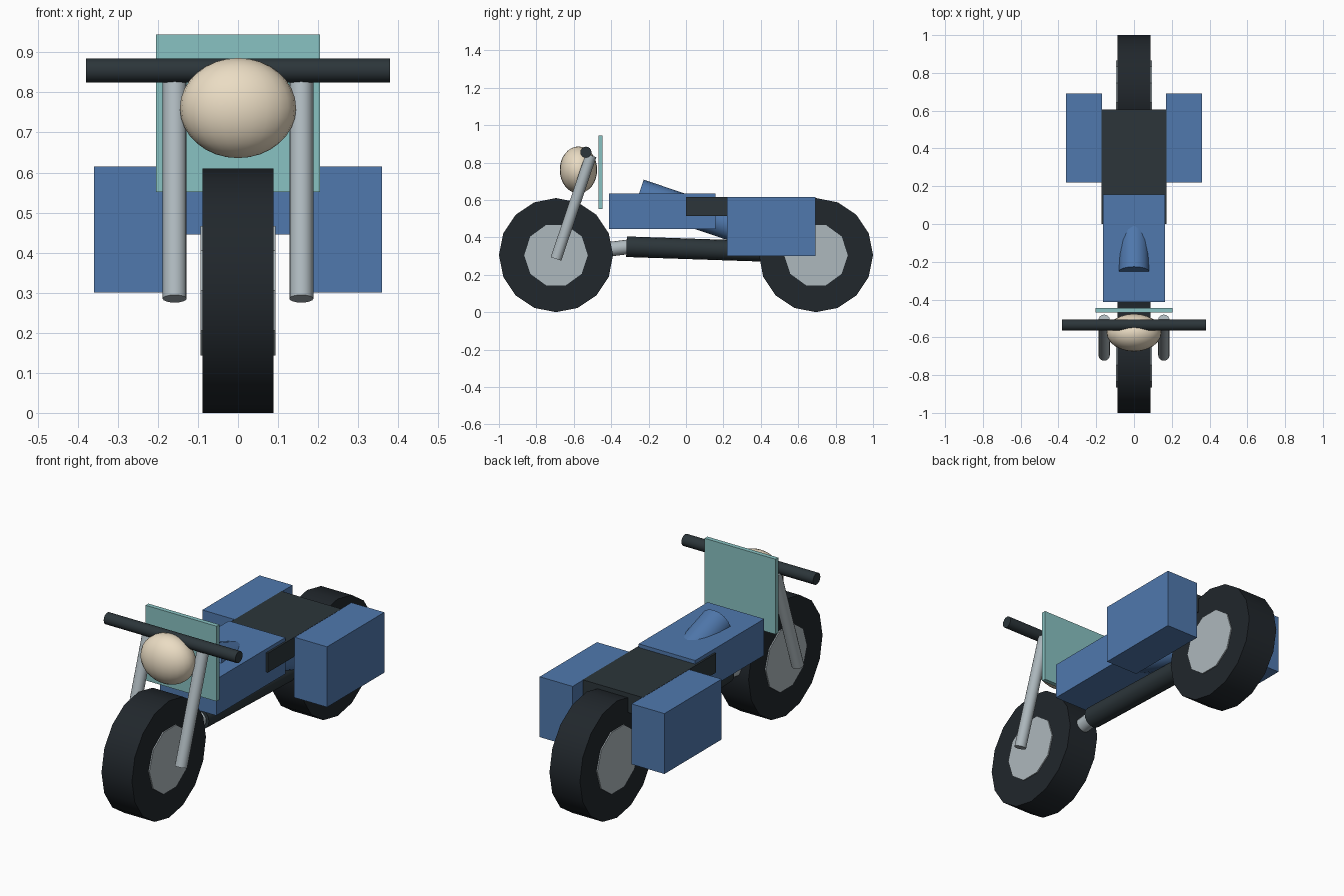
import bpy
from math import radians
from mathutils import Vector

if "Cube" in bpy.data.objects:
    bpy.data.objects.remove(bpy.data.objects["Cube"])


def material(name, rgb):
    m = bpy.data.materials.new(name)
    m.diffuse_color = (*rgb, 1)
    m.use_nodes = True
    m.node_tree.nodes["Principled BSDF"].inputs["Base Color"].default_value = m.diffuse_color
    return m


BLUE = material("blue_paint", (0.08, 0.19, 0.42))
DARK = material("dark_trim", (0.025, 0.036, 0.042))
RUBBER = material("rubber", (0.015, 0.02, 0.025))
METAL = material("metal", (0.42, 0.48, 0.51))
GLASS = material("teal_screen", (0.25, 0.54, 0.54))
CREAM = material("cream_lamp", (0.83, 0.72, 0.55))


def finish(name, mat, angle=35):
    ob = bpy.context.object
    ob.name = name
    ob.data.materials.append(mat)
    bpy.ops.object.transform_apply(location=False, rotation=True, scale=True)
    bpy.ops.object.shade_smooth_by_angle(angle=radians(angle))
    return ob


def box(name, mat, lo, hi):
    lo, hi = Vector(lo), Vector(hi)
    bpy.ops.mesh.primitive_cube_add(size=1, location=(lo + hi) / 2)
    bpy.context.object.scale = hi - lo
    return finish(name, mat)


def rod(name, mat, a, b, r, sides=16):
    a, b = Vector(a), Vector(b)
    rot = (b - a).to_track_quat('Z', 'Y').to_euler()
    bpy.ops.mesh.primitive_cylinder_add(vertices=sides, radius=r, depth=(b - a).length,
                                        location=(a + b) / 2, rotation=rot)
    return finish(name, mat)


def axle_disc(name, mat, y, r, half, sides):
    bpy.ops.mesh.primitive_cylinder_add(vertices=sides, radius=r, depth=2 * half,
                                        location=(0, y, 0.305), rotation=(0, radians(90), 0))
    return finish(name, mat)


# Wheels
for end, y in (("front", -0.695), ("rear", 0.695)):
    axle_disc(end + "_tyre", RUBBER, y, 0.305, 0.088, 16)
    axle_disc(end + "_hub", METAL, y, 0.17, 0.094, 10)

# Forks and luggage boxes, one per side
for side, s in (("left", -1), ("right", 1)):
    rod(side + "_fork", METAL, (s * 0.158, -0.695, 0.285), (s * 0.158, -0.508, 0.838), 0.03)
    xs = sorted((s * 0.17, s * 0.36))
    box(side + "_luggage_box", BLUE, (xs[0], 0.22, 0.3), (xs[1], 0.692, 0.615))

# Steering and front end
rod("handlebar", DARK, (-0.38, -0.535, 0.855), (0.38, -0.535, 0.855), 0.03)
box("windscreen", GLASS, (-0.205, -0.469, 0.552), (0.205, -0.446, 0.944))
bpy.ops.mesh.primitive_uv_sphere_add(segments=24, ring_count=16, radius=1,
                                     location=(0, -0.575, 0.761))
bpy.context.object.scale = (0.145, 0.1, 0.125)
finish("headlight", CREAM)

# Body
box("fuel_tank", BLUE, (-0.163, -0.412, 0.445), (0.163, 0.157, 0.635))
box("seat", DARK, (-0.173, 0.0, 0.515), (0.173, 0.605, 0.616))
rod("frame_tube", BLUE, (0, -0.252, 0.632), (0, 0.55, 0.36), 0.081)

# Exhaust
rod("exhaust_pipe", METAL, (0, -0.58, 0.315), (0, -0.28, 0.353), 0.039)
rod("silencer", DARK, (0, -0.318, 0.35), (0, 0.6, 0.319), 0.055)
